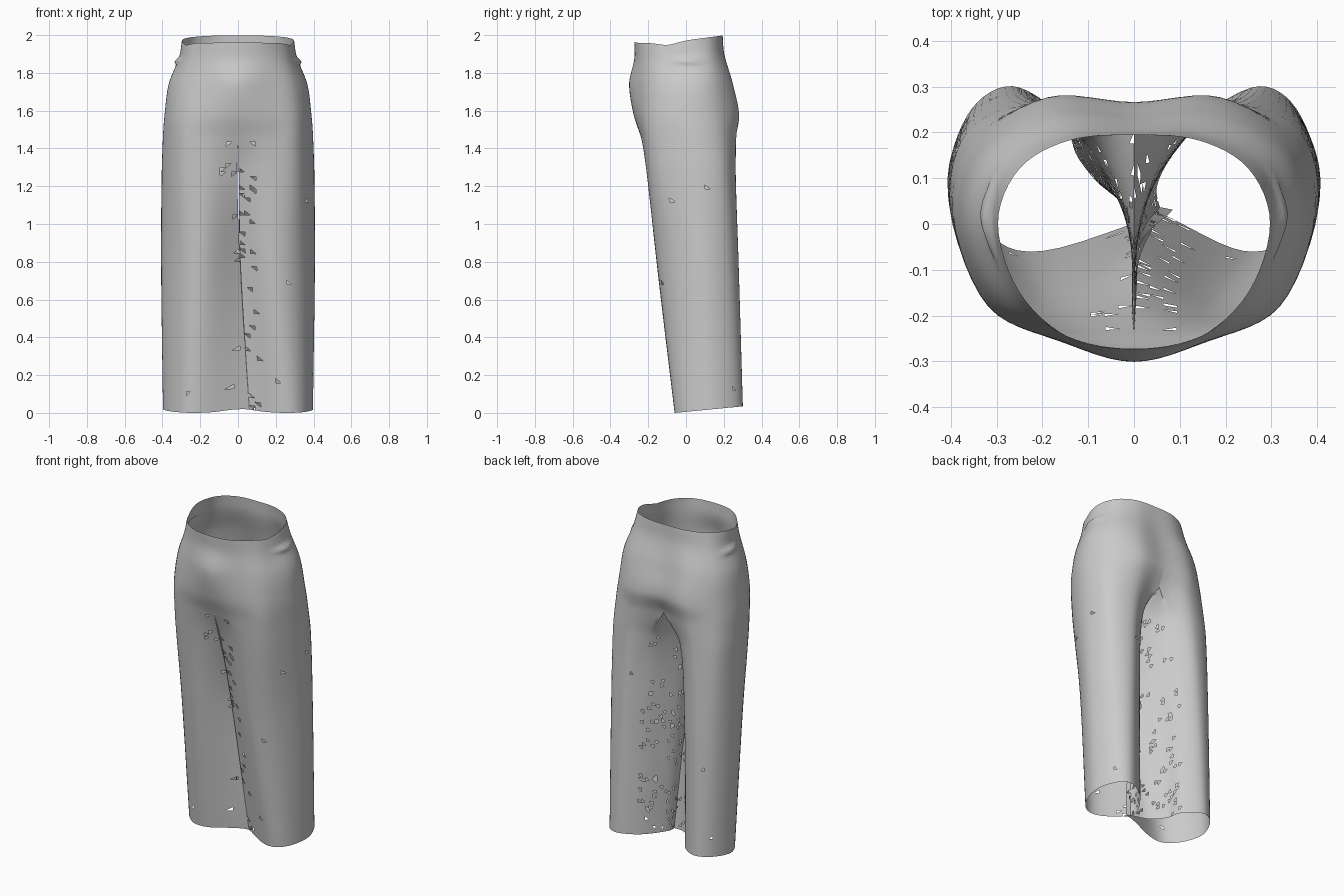
import bpy, bmesh, math, random
from mathutils import Vector

if "Cube" in bpy.data.objects:
    bpy.data.objects.remove(bpy.data.objects["Cube"])

random.seed(4)
SEAM = 1.46

# Half sections, centre front -> side -> centre back (x, y)
TORSO = [
    (2.00, [(0, -.275), (.14, -.25), (.25, -.15), (.297, 0), (.25, .12), (.14, .182), (0, .193)]),
    (1.90, [(0, -.275), (.15, -.245), (.265, -.155), (.312, 0), (.275, .13), (.15, .195), (0, .20)]),
    (1.75, [(0, -.302), (.16, -.255), (.295, -.172), (.365, 0), (.325, .15), (.18, .24), (0, .235)]),
    (1.58, [(0, -.278), (.17, -.253), (.315, -.182), (.388, 0), (.345, .17), (.19, .275), (0, .265)]),
]
CROTCH = (SEAM, [(0, -.238), (.18, -.232), (.32, -.178), (.397, .02), (.35, .19), (.19, .265), (0, .222),
                 (0, .08), (0, -.08)])
THIGH = (1.28, [(.004, -.18), (.18, -.21), (.322, -.16), (.402, .03), (.365, .20), (.22, .262), (.10, .20),
                (.045, .10), (.008, -.04)])
# Legs: the last two points run along the inner leg; the left flap passes behind the right at the hem
LEFT = [
    (0.80, [(-.012, -.05), (.18, -.155), (.32, -.10), (.406, .07), (.365, .22), (.255, .277), (.155, .23), (.085, .13), (.022, .03)]),
    (0.00, [(-.085, .03), (.20, -.06), (.325, -.015), (.397, .12), (.355, .25), (.265, .30), (.16, .235), (.12, .14), (.04, .06)]),
]
RIGHT = [
    (0.80, [(.012, -.075), (.18, -.155), (.32, -.10), (.406, .07), (.365, .22), (.255, .277), (.155, .23), (.07, .13), (.015, .03)]),
    (0.00, [(.06, .022), (.24, -.06), (.345, -.02), (.397, .12), (.355, .25), (.275, .30), (.165, .245), (.085, .15), (.05, .08)]),
]


def section_at(keys, z):
    """Cubic interpolation of the control points between key heights."""
    i = next((k for k in range(len(keys) - 1) if z >= keys[k + 1][0] - 1e-6), len(keys) - 2)
    (z0, a), (z1, b) = keys[i], keys[i + 1]
    t = (z0 - z) / (z0 - z1)

    def slope(k, j):
        lo, hi = max(k - 1, 0), min(k + 1, len(keys) - 1)
        return (Vector(keys[hi][1][j]) - Vector(keys[lo][1][j])) / (keys[hi][0] - keys[lo][0]) * (z1 - z0)

    out = []
    for j in range(min(len(a), len(b))):
        p, q, m, n = Vector(a[j]), Vector(b[j]), slope(i, j), slope(i + 1, j)
        out.append(p * (2*t**3 - 3*t*t + 1) + m * (t**3 - 2*t*t + t) + q * (3*t*t - 2*t**3) + n * (t**3 - t*t))
    return out


def arc(pts, before, after, n):
    """Catmull-Rom curve through pts with given ghost ends, n steps per span."""
    P, out = [before] + pts + [after], []
    for i in range(1, len(P) - 2):
        a, b, c, d = P[i - 1:i + 3]
        for k in range(n):
            t = k / n
            out.append(.5 * (2*b + (c - a)*t + (2*a - 5*b + 4*c - d)*t*t + (3*b - a - 3*c + d)*t**3))
    return out + [pts[-1].copy()]


def place(p, z, sgn):
    """Tilt waist and hem, and add the small side tuck under the waistband."""
    x, y = p
    zz = z
    if z > 1.7:
        rim = -.038 + .038 * max(0, (y + .1) / .29) - .012 * math.exp(-((y + .1) / .07) ** 2)
        zz += rim * (z - 1.7) / .3
        side = min(1, max(0, abs(x) / .31 - .75) * 4)
        x += .018 * side * math.exp(-((zz - 1.865) / .014) ** 2 - ((y - .01) / .07) ** 2)
    if z < 1.2:
        lift = .002 + .035 * (y + .065) / .365 + .014 * math.exp(-(x / .1) ** 2)
        zz += lift * (1 - z / 1.2)
    return Vector((sgn * x, y, zz))


def mirror_end(e, nb):
    return Vector((2 * e.x - nb.x, nb.y))


bm = bmesh.new()
ragged = []


def loft(rows, closed, inner_from=None):
    rings = [[bm.verts.new(p) for p in r] for r in rows]
    for ra, rb in zip(rings, rings[1:]):
        n = len(ra)
        for j in range(n if closed else n - 1):
            k = (j + 1) % n
            quad = (ra[j], ra[k], rb[k], rb[j])
            for tri in (quad[:3], (quad[0], quad[2], quad[3])):
                f = bm.faces.new(tri)
                if inner_from is not None:
                    inside = j >= inner_from or j < 3
                    if random.random() < (.05 if inside else .0003):
                        ragged.append(f)


for sgn, hem in ((-1, LEFT), (1, RIGHT)):
    keys_top = TORSO + [(CROTCH[0], CROTCH[1][:7]), (THIGH[0], THIGH[1][:7])]
    keys_leg = [CROTCH, THIGH] + hem
    # Seat and waist
    rows = []
    N = 34
    for i in range(N + 1):
        z = 2 - (2 - SEAM) * i / N
        c = section_at(keys_top, z)
        pts = arc(c, mirror_end(c[0], c[1]), mirror_end(c[6], c[5]), 6)
        rows.append([place(p, z, sgn) for p in pts])
    loft(rows, False)
    # Leg tube
    rows = []
    N = 64
    for i in range(N + 1):
        z = SEAM * (1 - i / N)
        c = section_at(keys_leg, z)
        w = min(1, (SEAM - z) / .2)
        w = w * w * (3 - 2 * w)
        front = mirror_end(c[0], c[1]).lerp(2 * c[0] - c[1], w)
        outer = arc(c[:7], front, mirror_end(c[6], c[5]).lerp(c[7], w), 6)
        inner = arc([c[6], c[7], c[8], c[0]], (2 * c[6] - c[7]).lerp(c[5], w), 2 * c[0] - c[8], 6)
        rows.append([place(p, z, sgn) for p in outer + inner[1:-1]])
    loft(rows, True, 36)

# Worn-through flecks along the inner legs
bmesh.ops.delete(bm, geom=ragged, context='FACES')
# Join seat, legs and the centre seam
bmesh.ops.remove_doubles(bm, verts=bm.verts, dist=.0005)
bmesh.ops.recalc_face_normals(bm, faces=bm.faces)
mesh = bpy.data.meshes.new("trousers")
bm.to_mesh(mesh)
bm.free()

# Centre the garment front to back and stand it on the floor
ys = [v.co.y for v in mesh.vertices]
off = (max(ys) + min(ys)) / 2
zmin = min(v.co.z for v in mesh.vertices)
for v in mesh.vertices:
    v.co.y -= off
    v.co.z -= zmin

ob = bpy.data.objects.new("trousers", mesh)
bpy.context.collection.objects.link(ob)
bpy.context.view_layer.objects.active = ob
ob.select_set(True)
bpy.ops.object.shade_smooth_by_angle(angle=math.radians(50))
